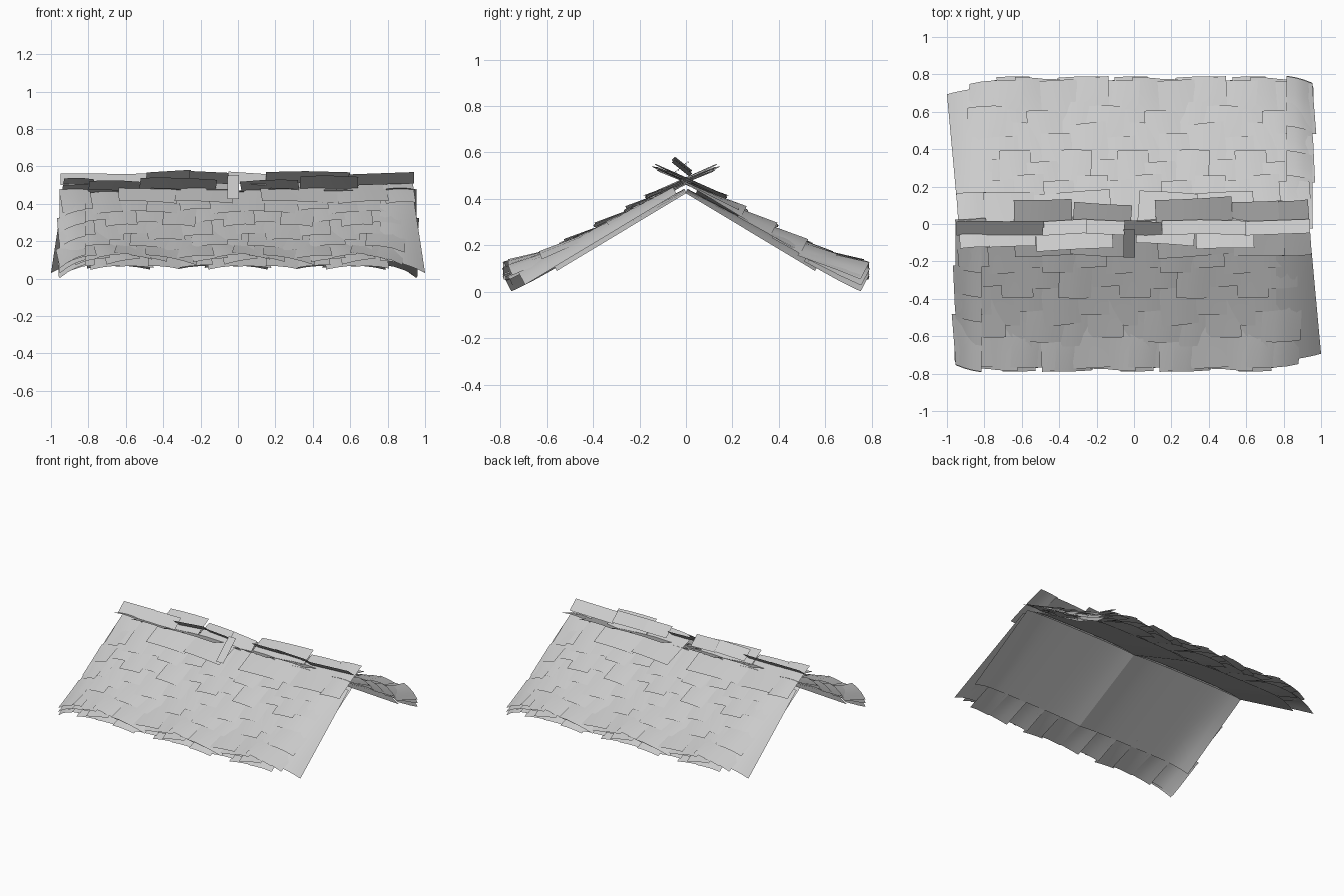
import bpy
import bmesh
import math
import random
from mathutils import Vector

cube = bpy.data.objects.get("Cube")
if cube:
    bpy.data.objects.remove(cube, do_unlink=True)

rng = random.Random(7)
PITCH = math.radians(27.8)
COS, SIN = math.cos(PITCH), math.sin(PITCH)
RIDGE = 0.43

grey = bpy.data.materials.new("weathered_grey")
grey.use_nodes = True
grey.diffuse_color = (0.6, 0.6, 0.6, 1)
grey.node_tree.nodes["Principled BSDF"].inputs["Base Color"].default_value = (0.6, 0.6, 0.6, 1)


def on_slope(x, s, n):
    """Point on the front slope: s runs down from the ridge, n is the lift."""
    edge = max(0, abs(x) - 0.75) / 0.2
    n -= 0.05 * edge ** 2 * max(0, min(s / 0.8, 1))
    return Vector((x, -s * COS - n * SIN, RIDGE - s * SIN + n * COS))


def add_sheet(bm, place, nu, nv):
    """Grid sheet; place(u, v) gives a point, u across and v downwards."""
    rows = [[bm.verts.new(place(i / nu, j / nv)) for i in range(nu + 1)]
            for j in range(nv + 1)]
    for j in range(nv):
        for i in range(nu):
            bm.faces.new((rows[j][i], rows[j + 1][i], rows[j + 1][i + 1], rows[j][i + 1]))


def finish(bm, name, both=True):
    """Make the object, and its half-turned twin on the back slope."""
    mesh = bpy.data.meshes.new(name)
    bm.to_mesh(mesh)
    bm.free()
    mesh.materials.append(grey)
    for p in mesh.polygons:
        p.use_smooth = True
    for side in (("front", "back") if both else ("ridge",)):
        obj = bpy.data.objects.new(side + "_" + name, mesh)
        bpy.context.collection.objects.link(obj)
        if side == "back":
            obj.rotation_euler.z = math.pi


# Under panels: two shallow arched halves per slope
bm = bmesh.new()
for x0 in (-0.94, 0.0):
    def panel(u, v, x0=x0):
        return on_slope(x0 + 0.94 * u, 0.65 * v, 0.015 - 0.02 * (2 * u - 1) ** 4)
    add_sheet(bm, panel, 16, 4)
finish(bm, "under_panel")

# Flared end sheet that rolls down over the gable
bm = bmesh.new()


def end_sheet(u, v):
    s = 0.04 + 0.76 * v
    p = on_slope(0.76 + 0.18 * u, s, 0.045 - 0.03 * u ** 2)
    p.x += 0.06 * u * v
    return p


add_sheet(bm, end_sheet, 8, 6)
finish(bm, "end_sheet")


# Shingle courses, the random set repeating every four columns
def shingle(bm, cx, bottom, width, length, turn, roll, low, high):
    def place(u, v):
        a = (u - 0.5) * width
        b = (v - 1) * length
        x = cx + a * math.cos(turn) - (b + length / 2) * math.sin(turn)
        s = bottom + b + a * math.sin(turn)
        arch = 0.006 * (1 - (2 * u - 1) ** 2)
        return on_slope(x, s, high + (low - high) * v + roll * a * v + arch)
    add_sheet(bm, place, 3, 3)


# course: bottom edge, length, lift at bottom, lift at top, roll, stagger
courses = [
    (0.25, 0.28, 0.052, 0.030, 0.06, 0.04),
    (0.40, 0.28, 0.052, 0.032, 0.07, 0.05),
    (0.55, 0.28, 0.052, 0.030, 0.08, 0.05),
    (0.69, 0.28, 0.055, 0.025, 0.10, 0.04),
    (0.83, 0.28, 0.088, 0.030, 0.20, 0.015),
    (0.845, 0.28, 0.066, 0.025, 0.28, 0.02),
    (0.855, 0.26, 0.042, 0.020, 0.30, 0.015),
]
STEP = 0.1575
for k, (bottom, length, low, high, roll, stagger) in enumerate(courses):
    bm = bmesh.new()
    pattern = [[rng.uniform(-1, 1) for _ in range(5)] for _ in range(4)]
    shift = 0.08 if k % 2 else 0.0
    for c in range(12):
        drop, turn, tilt, wide, lift = pattern[c % 4]
        # Neighbours alternate long and short, and tilt opposite ways
        sign = 1 if c % 2 else -1
        drop = (0.6 + 0.4 * drop) * sign
        tilt = (0.6 + 0.4 * tilt) * (1 if c % 4 < 2 else -1)
        cx = -0.865 + shift + STEP * c
        if cx > 0.82 and k < 4 or cx > 0.86:
            continue
        shingle(bm, cx, bottom + stagger * drop, 0.185 + 0.025 * wide, length,
                0.1 * turn, roll * tilt, low + 0.01 * lift, high + 0.006 * lift)
    # Outer edge shingle hangs straight along the gable
    shingle(bm, -0.885, bottom + 0.01, 0.14, length, 0.0, 0.25, low, high)
    finish(bm, "shingle_course_%d" % (k + 1))

# Ridge planks lie flatter than the slope and carry on past the apex
bm = bmesh.new()
for x0, x1, top in ((-0.64, -0.33, -0.17), (-0.33, -0.02, -0.14), (0.12, 0.53, -0.17),
                    (0.53, 0.80, -0.15), (0.78, 0.94, -0.16)):
    shingle(bm, (x0 + x1) / 2, 0.16, x1 - x0, 0.16 - top, rng.uniform(-0.07, 0.07),
            rng.uniform(-0.08, 0.08), 0.06, rng.uniform(0.018, 0.045))
finish(bm, "ridge_plank")

# Cap boards along the crest, leaning forward (-1) or backward (1)
bm = bmesh.new()
caps = [(-0.95, -0.70, -1), (-0.72, -0.48, -1), (-0.49, -0.25, 1), (-0.26, -0.05, 1),
        (-0.05, 0.15, -1), (0.15, 0.36, 1), (0.34, 0.60, 1), (0.59, 0.94, 1)]
for x0, x1, lean in caps:
    crest = rng.uniform(0.56, 0.575)
    skew = rng.uniform(-0.02, 0.02)

    def cap(u, v):
        # v runs front to back so the faces look upward
        t = v if lean < 0 else 1 - v
        y = -0.02 + lean * (-0.035 + 0.075 * t)
        return Vector((x0 + (x1 - x0) * u, y + skew * (u - 0.5),
                       crest - 0.06 * t + skew * (u - 0.5)))
    add_sheet(bm, cap, 2, 1)


# Short tab folded over the crest
def tab(u, v):
    return Vector((-0.055 + 0.06 * u, -0.03 - 0.15 * v, 0.555 - 0.13 * v))


add_sheet(bm, tab, 1, 2)
bmesh.ops.recalc_face_normals(bm, faces=bm.faces)
for f in bm.faces:
    if f.normal.z < 0:
        f.normal_flip()
finish(bm, "cap_boards", both=False)
